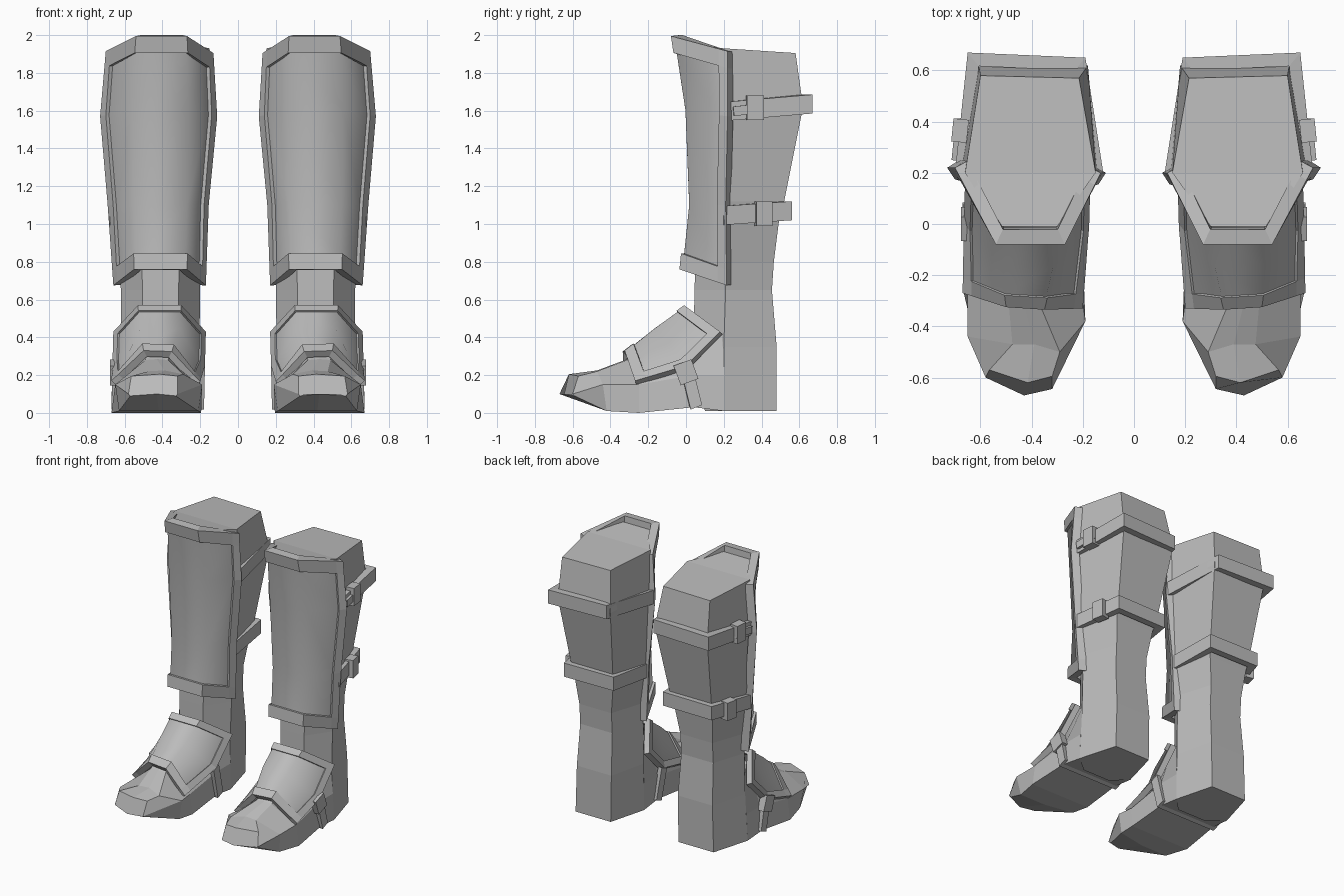
import bpy
from mathutils import Vector, Matrix

if "Cube" in bpy.data.objects:
    bpy.data.objects.remove(bpy.data.objects["Cube"])

steel = bpy.data.materials.new("steel_grey")
steel.diffuse_color = (0.5, 0.5, 0.5, 1)
steel.use_nodes = True
steel.node_tree.nodes["Principled BSDF"].inputs["Base Color"].default_value = steel.diffuse_color


def make(name, verts, faces, thick=0, smooth=False):
    """Mesh for the x > 0 boot, optionally thickened inwards, mirrored to the other boot."""
    me = bpy.data.meshes.new(name)
    me.from_pydata([tuple(v) for v in verts], [], faces)
    me.materials.append(steel)
    ob = bpy.data.objects.new(name, me)
    bpy.context.collection.objects.link(ob)
    bpy.ops.object.select_all(action='DESELECT')
    ob.select_set(True)
    bpy.context.view_layer.objects.active = ob
    if not thick and not smooth:
        bpy.ops.object.mode_set(mode='EDIT')
        bpy.ops.mesh.select_all(action='SELECT')
        bpy.ops.mesh.normals_make_consistent(inside=False)
        bpy.ops.object.mode_set(mode='OBJECT')
    if thick:
        s = ob.modifiers.new("thickness", 'SOLIDIFY')
        s.thickness, s.offset, s.use_even_offset = thick, -1, True
    m = ob.modifiers.new("pair", 'MIRROR')
    m.use_axis[0] = True
    m.use_mirror_merge = False
    if smooth:
        me.shade_smooth()
    return ob


def loft(name, rings, top=None):
    """Closed skin through rings of equal point count, capped at both ends."""
    n = len(rings[0])
    last = (len(rings) - 1) * n
    faces = [(r * n + i, r * n + (i + 1) % n, (r + 1) * n + (i + 1) % n, (r + 1) * n + i)
             for r in range(len(rings) - 1) for i in range(n)]
    faces.append(tuple(range(n)))
    faces += [tuple(last + i for i in f) for f in (top or [range(n)])]
    return make(name, [p for r in rings for p in r], faces)


def toward(a, b, d):
    return a + (b - a).normalized() * d


def armour(name, rows, side_w, top_w, low_w, rim, sink):
    """Curved plate: raised border frame plus a sunken smooth panel."""
    rows = [[Vector(p) for p in r] for r in rows]
    rows = [[r[0], toward(r[0], r[1], side_w), r[1], r[2],
             toward(r[3], r[2], side_w), r[3]] for r in rows]
    rows.insert(1, [toward(a, b, top_w) for a, b in zip(rows[0], rows[1])])
    rows.insert(-1, [toward(a, b, low_w) for a, b in zip(rows[-1], rows[-2])])
    n, m = len(rows), 6
    verts = [p for r in rows for p in r]
    border, inner = [], []
    for r in range(n - 1):
        for c in range(m - 1):
            f = (r * m + c, (r + 1) * m + c, (r + 1) * m + c + 1, r * m + c + 1)
            edge = r in (0, n - 2) or c in (0, m - 2)
            (border if edge else inner).append(f)
    make(name + "_rim", verts, border, rim)
    # panel sits below the rim by the sink distance
    tmp = bpy.data.meshes.new("tmp")
    tmp.from_pydata([tuple(v) for v in verts], [], border + inner)
    low = [v.co - v.normal * sink for v in tmp.vertices]
    bpy.data.meshes.remove(tmp)
    used = sorted({i for f in inner for i in f})
    idx = {v: k for k, v in enumerate(used)}
    make(name + "_panel", [low[i] for i in used],
         [tuple(idx[i] for i in f) for f in inner], 0, True)


def strap(name, path, up, thick):
    """Flat band following a path; up is the half height vector."""
    up = Vector(up)
    verts = [Vector(p) + s * up for p in path for s in (-1, 1)]
    faces = [(2 * i, 2 * i + 2, 2 * i + 3, 2 * i + 1) for i in range(len(path) - 1)]
    return make(name, verts, faces, thick)


def box(name, centre, size, tilt=0, turn=0):
    mat = (Matrix.Translation(centre) @ Matrix.Rotation(turn, 4, 'Z')
           @ Matrix.Rotation(tilt, 4, 'X'))
    v = [mat @ Vector((x * size[0] / 2, y * size[1] / 2, z * size[2] / 2))
         for x in (-1, 1) for y in (-1, 1) for z in (-1, 1)]
    return make(name, v, [(0, 1, 3, 2), (4, 6, 7, 5), (0, 4, 5, 1),
                          (2, 3, 7, 6), (0, 2, 6, 4), (1, 5, 7, 3)])


# leg: six-sided tube; z, front (xi, xo, y), sides (xi, xo, y), back (xi, xo, y)
levels = [
    (0.01, .30, .52, .10, .20, .64, .20, .275, .56, .48),
    (0.35, .31, .51, .04, .205, .62, .20, .27, .55, .48),
    (0.65, .315, .505, .045, .20, .62, .21, .28, .54, .455),
    (0.80, .31, .51, .05, .20, .63, .21, .28, .54, .465),
    (1.00, .30, .53, .06, .18, .65, .21, .25, .56, .49),
    (1.12, .29, .54, .07, .17, .66, .21, .23, .57, .52),
    (1.62, .29, .54, .06, .145, .675, .21, .18, .607, .62)]
rings = [[(fi, fy, z), (fo, fy, z), (so, sy, z), (bo, by, z), (bi, by, z), (si, sy, z)]
         for z, fi, fo, fy, si, so, sy, bi, bo, by in levels]
# sloping top that rises to the front plate
rings.append([(.30, -.01, 1.96), (.53, -.01, 1.96), (.66, .20, 1.93),
              (.60, .58, 1.905), (.215, .57, 1.905), (.15, .20, 1.93)])
loft("leg", rings, [(0, 1, 2, 5), (5, 2, 3, 4)])

# foot: sections from the heel forward to the toe tip
loft("foot", [
    [(.20, .2, .01), (.20, .2, .2), (.215, .2, .42), (.4, .2, .5), (.61, .2, .42),
     (.63, .2, .2), (.64, .2, .01), (.42, .2, .01)],
    [(.20, .04, .03), (.20, .04, .2), (.30, .04, .50), (.4, .04, .51), (.52, .04, .50),
     (.63, .04, .2), (.65, .04, .03), (.42, .04, .03)],
    [(.195, -.25, 0), (.205, -.27, .15), (.37, -.31, .28), (.43, -.31, .285), (.49, -.31, .28),
     (.65, -.25, .15), (.67, -.25, 0), (.42, -.25, 0)],
    [(.21, -.38, .01), (.19, -.38, .15), (.29, -.50, .205), (.39, -.47, .225), (.475, -.47, .22),
     (.65, -.44, .15), (.63, -.42, .01), (.42, -.42, .01)],
    [(.33, -.63, .09), (.32, -.645, .1), (.32, -.595, .195), (.415, -.62, .205),
     (.565, -.57, .195), (.58, -.60, .1), (.57, -.59, .09), (.43, -.67, .1)]])

# shin and instep plates
armour("shin_guard", [
    [(.13, .20, 1.905), (.27, -.08, 1.995), (.54, -.08, 1.995), (.70, .22, 1.915)],
    [(.11, .20, 1.57), (.25, -.02, 1.60), (.57, -.02, 1.60), (.73, .22, 1.57)],
    [(.155, .21, 1.1), (.26, .00, 1.1), (.56, .00, 1.1), (.69, .21, 1.1)],
    [(.17, .215, .675), (.27, -.035, .76), (.55, -.035, .76), (.66, .215, .675)]],
    .055, .09, .085, .055, .02)
armour("instep_guard", [
    [(.17, .18, .43), (.30, -.01, .57), (.53, -.01, .57), (.66, .18, .43)],
    [(.175, .0, .25), (.31, -.17, .455), (.52, -.17, .455), (.665, .0, .25)],
    [(.20, -.33, .165), (.35, -.335, .325), (.50, -.325, .33), (.67, -.27, .17)]],
    .05, .05, .06, .04, .01)

# calf straps and the strap below the instep
strap("upper_strap", [(.70, .20, 1.595), (.65, .67, 1.635), (.19, .65, 1.635),
                      (.12, .20, 1.595)], (0, 0, .05), .05)
strap("lower_strap", [(.68, .20, 1.045), (.60, .56, 1.07), (.20, .555, 1.07),
                      (.165, .20, 1.045)], (0, 0, .05), .05)
strap("foot_strap", [(.665, 0, .25), (.67, .055, .03), (.18, .055, .03), (.175, 0, .25)],
      (0, .03, .012), .03)

# buckles: upright loop and a tongue
box("upper_buckle", (.68, .365, 1.615), (.06, .09, .13), 0, .1)
box("upper_buckle_tongue", (.69, .33, 1.605), (.03, .16, .05), .1, .1)
box("lower_buckle", (.635, .41, 1.055), (.06, .085, .13), 0, .2)
box("foot_buckle", (.652, 0, .215), (.05, .10, .11), .35)
